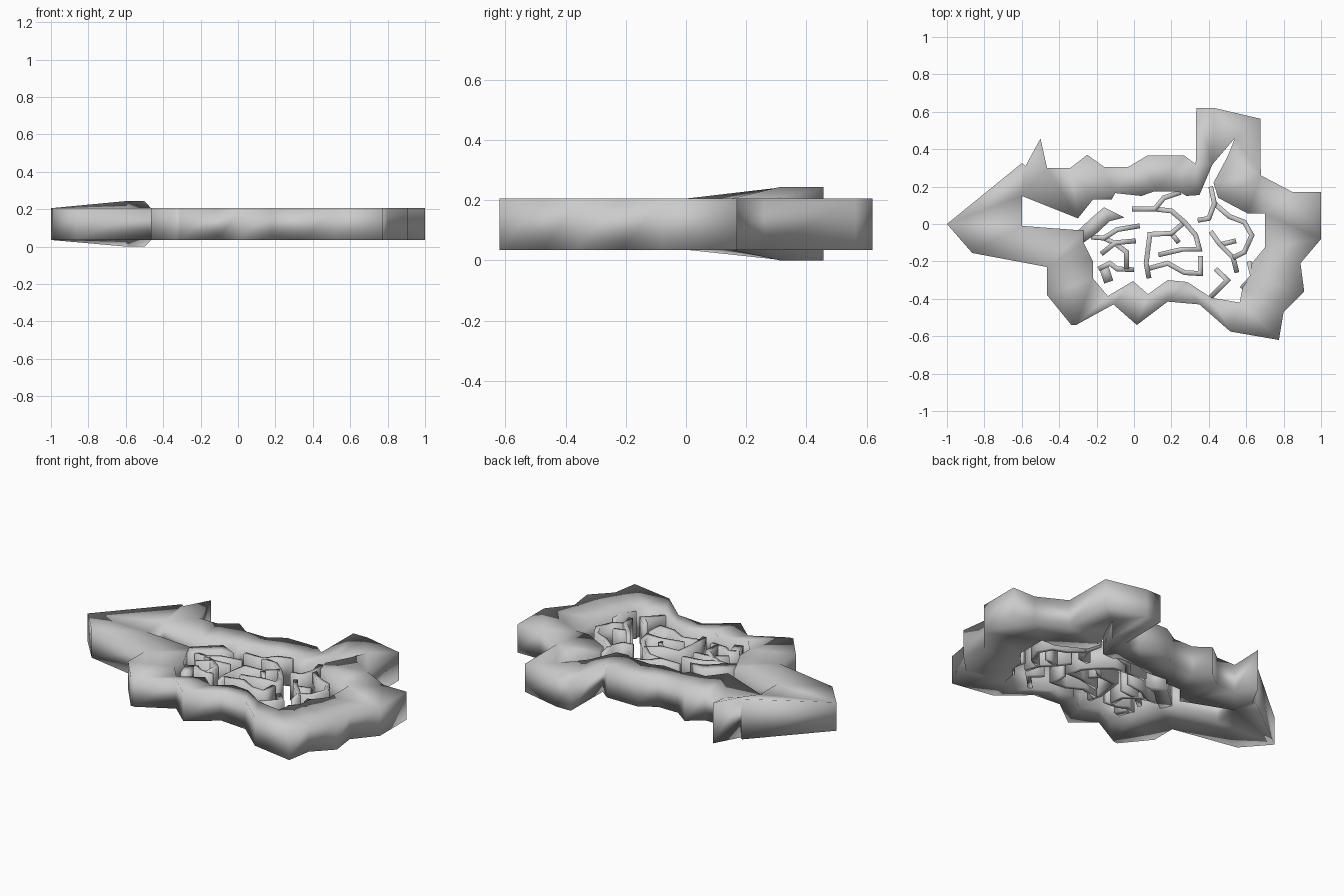
import bpy, bmesh
from mathutils import Vector

Z0, Z1 = 0.035, 0.205


def slab(name, loops, z0=Z0, z1=Z1, raised=()):
    """Extrude an outline (with optional holes); raised points flare up and down."""
    bm = bmesh.new()
    edges = []
    for loop in loops:
        vs = [bm.verts.new((x, y, z0)) for x, y in loop]
        edges += [bm.edges.new((vs[i - 1], vs[i])) for i in range(len(vs))]
    bmesh.ops.triangle_fill(bm, use_beauty=True, edges=edges, normal=(0, 0, 1))
    ext = bmesh.ops.extrude_face_region(bm, geom=bm.faces[:], use_keep_orig=True)
    top = [g for g in ext["geom"] if isinstance(g, bmesh.types.BMVert)]
    bmesh.ops.translate(bm, verts=top, vec=(0, 0, z1 - z0))
    for v in bm.verts:
        if any((v.co.xy - Vector(p)).length < 1e-4 for p in raised):
            v.co.z = 0.243 if v.co.z > 0.1 else 0.0
    bmesh.ops.recalc_face_normals(bm, faces=bm.faces)
    mesh = bpy.data.meshes.new(name)
    bm.to_mesh(mesh)
    bm.free()
    mesh.shade_smooth()
    obj = bpy.data.objects.new(name, mesh)
    bpy.context.collection.objects.link(obj)
    return obj


def strip(name, path, width=0.026):
    """Thin upright wall following a polyline with mitred corners."""
    pts = [Vector(p) for p in path]
    left, right = [], []
    for i, p in enumerate(pts):
        a = (p - pts[i - 1]).normalized() if i else None
        b = (pts[i + 1] - p).normalized() if i < len(pts) - 1 else None
        d = ((a or b) + (b or a)).normalized()
        n = Vector((-d.y, d.x))
        off = n * width / 2 / max(0.6, d.dot(a or b))
        left.append(p + off)
        right.append(p - off)
    return slab(name, [[tuple(p) for p in left + right[::-1]]], 0.04, 0.2)


# Outer wall ring
spike = [(-0.6, 0.325), (-0.58, 0.31), (-0.5, 0.457)]
outer = [(-1, 0)] + spike + [
    (-0.465, 0.30), (-0.34, 0.30), (-0.25, 0.37), (-0.16, 0.305), (-0.03, 0.305),
    (0.07, 0.365), (0.27, 0.365), (0.33, 0.32), (0.333, 0.62), (0.43, 0.62),
    (0.675, 0.563), (0.678, 0.26), (0.85, 0.17), (1, 0.17), (1, -0.08),
    (0.89, -0.21), (0.91, -0.36), (0.80, -0.47), (0.775, -0.62), (0.515, -0.575),
    (0.35, -0.43), (0.18, -0.415), (0.015, -0.54), (-0.11, -0.43), (-0.31, -0.54),
    (-0.335, -0.54), (-0.465, -0.38), (-0.465, -0.23), (-0.865, -0.155)]
inner = [
    (-0.6, 0.15), (-0.3, 0.03), (-0.22, 0.13), (-0.12, 0.13), (-0.1, 0.165),
    (0.04, 0.15), (0.11, 0.175), (0.24, 0.175), (0.28, 0.15), (0.35, 0.155),
    (0.42, 0.32), (0.54, 0.46), (0.50, 0.36), (0.425, 0.22), (0.45, 0.14),
    (0.61, 0.055), (0.70, 0.055), (0.70, -0.125), (0.63, -0.21), (0.62, -0.29),
    (0.58, -0.34), (0.565, -0.42), (0.415, -0.395), (0.285, -0.31), (0.18, -0.30),
    (0.075, -0.375), (-0.005, -0.305), (-0.14, -0.385), (-0.22, -0.29),
    (-0.22, -0.20), (-0.27, -0.10), (-0.27, -0.035), (-0.6, -0.01)]
slab("outer_ring", [outer, inner], raised=spike)

# Wedge leading in from the slot
slab("entry_wedge", [[(-0.27, -0.10), (-0.30, -0.035), (-0.23, 0.03), (-0.16, 0.09),
                      (-0.05, 0.035), (-0.13, 0.015), (-0.20, -0.05)]])

# Thin inner walls, grouped by area
left_walls = [
    [(0.03, -0.01), (-0.09, -0.03), (-0.16, -0.075), (-0.23, -0.07)],
    [(0.01, -0.09), (-0.10, -0.10), (-0.175, -0.16)],
    [(-0.16, -0.075), (-0.10, -0.105), (-0.04, -0.15), (-0.04, -0.24)],
    [(0, -0.245), (-0.09, -0.24), (-0.13, -0.21), (-0.19, -0.24)]]
middle_walls = [
    [(-0.01, 0.08), (0.11, 0.08), (0.16, 0.14), (0.25, 0.17)],
    [(0.11, 0.08), (0.20, 0.07), (0.27, 0.01), (0.33, -0.06), (0.35, -0.135),
     (0.26, -0.135), (0.13, -0.165)],
    [(0.27, 0.01), (0.20, -0.05), (0.085, -0.055), (0.065, -0.21), (0.08, -0.29)],
    [(0.20, -0.05), (0.24, -0.10)],
    [(0.07, -0.24), (0.18, -0.21), (0.27, -0.26), (0.355, -0.265), (0.355, -0.17)]]
right_walls = [
    [(0.34, 0.02), (0.40, 0.03), (0.43, 0.11), (0.41, 0.20)],
    [(0.43, 0.11), (0.51, 0.04), (0.59, 0.01), (0.63, -0.06), (0.59, -0.15), (0.53, -0.18)],
    [(0.41, -0.04), (0.46, -0.11), (0.53, -0.18), (0.55, -0.26)],
    [(0.46, -0.11), (0.545, -0.09)],
    [(0.435, -0.24), (0.50, -0.30), (0.41, -0.39)],
    [(0.575, -0.345), (0.635, -0.28), (0.615, -0.20)]]
for area, walls in (("left", left_walls), ("middle", middle_walls), ("right", right_walls)):
    for i, path in enumerate(walls):
        strip(f"{area}_wall_{i + 1}", path)
strip("left_block", [(-0.165, -0.22), (-0.135, -0.31)], 0.05)
